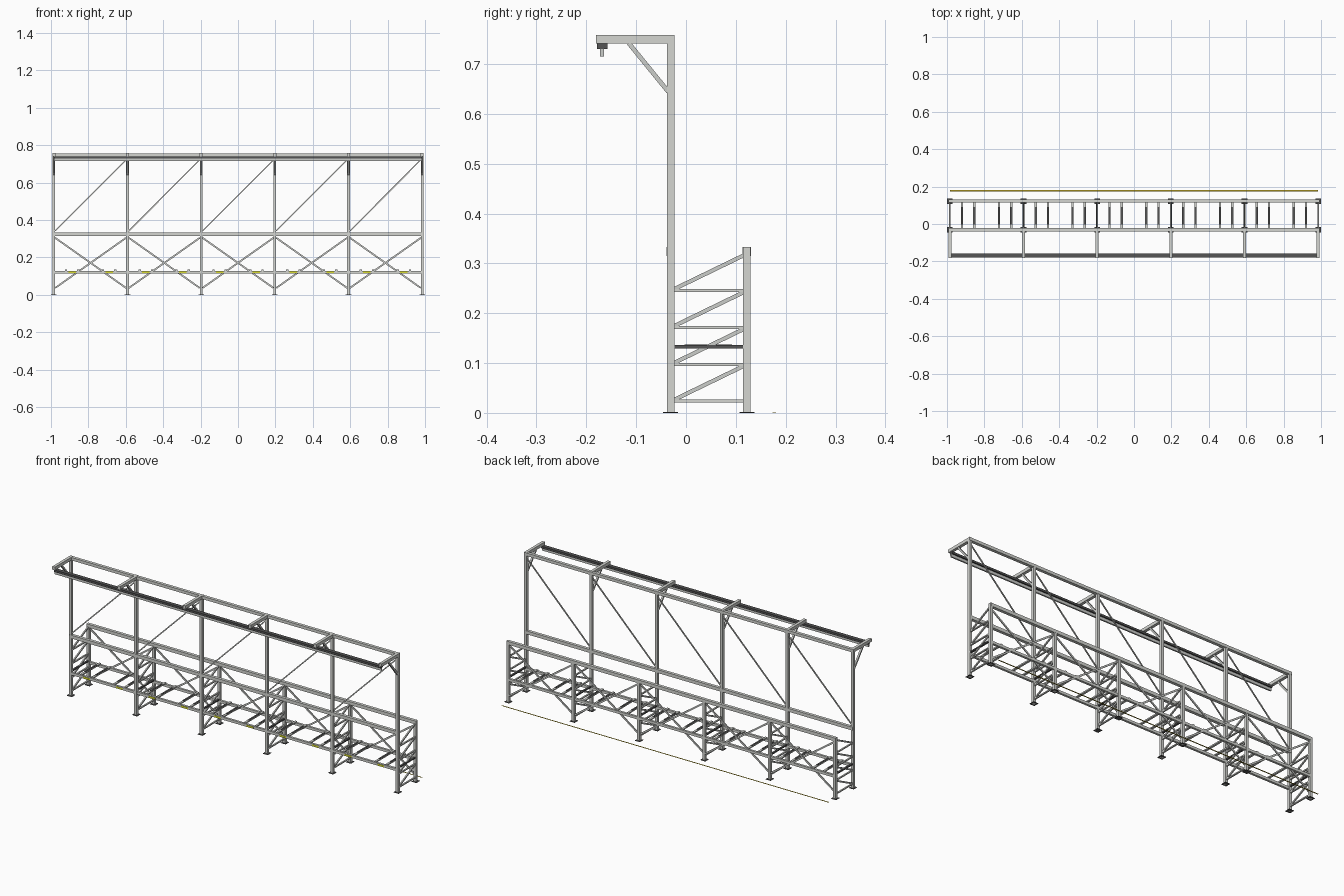
import bpy
from mathutils import Vector

if "Cube" in bpy.data.objects:
    bpy.data.objects.remove(bpy.data.objects["Cube"])


def mat(name, c):
    m = bpy.data.materials.new(name)
    m.diffuse_color = (*c, 1)
    m.use_nodes = True
    m.node_tree.nodes["Principled BSDF"].inputs["Base Color"].default_value = m.diffuse_color
    return m


STEEL = mat("galvanised grey", (0.66, 0.67, 0.64))
BRACE = mat("brace grey", (0.60, 0.61, 0.59))
DARK = mat("dark grey", (0.09, 0.09, 0.09))
YELLOW = mat("floor line yellow", (0.83, 0.62, 0.03))
LIME = mat("label yellow green", (0.70, 0.72, 0.03))

FACES = [(0, 1, 3, 2), (4, 6, 7, 5), (0, 4, 5, 1), (2, 3, 7, 6), (0, 2, 6, 4), (1, 5, 7, 3)]


def make(name, verts, m):
    me = bpy.data.meshes.new(name)
    me.from_pydata(verts, [], FACES)
    me.materials.append(m)
    ob = bpy.data.objects.new(name, me)
    bpy.context.collection.objects.link(ob)
    return ob


def box(name, x0, x1, y0, y1, z0, z1, m):
    return make(name, [(x, y, z) for x in (x0, x1) for y in (y0, y1) for z in (z0, z1)], m)


def bar(name, a, b, w, h, m):
    """Box bar from a to b; w is its sideways width, h its depth in the plane of the slope."""
    a, b = Vector(a), Vector(b)
    d = (b - a).normalized()
    side = d.cross(Vector((0, 0, 1))).normalized()
    up = side.cross(d)
    # vertex order matches box(): low/high along side and up, so faces point outwards
    return make(name, [p + side * s * w / 2 + up * t * h / 2
                       for p in (a, b) for s in (1, -1) for t in (-1, 1)], m)


YF, YB = -0.031, 0.122          # front and back post rows
R = 0.0075                      # half post width
BAY = 0.394
XS = [-0.985 + i * BAY for i in range(6)]
L = 0.985

# Upright frames with feet, rungs, diagonals and overhead arms
for x in XS:
    for y, top, n in ((YF, 0.757, "front"), (YB, 0.333, "back")):
        box(n + "_post", x - R, x + R, y - R, y + R, 0, top, STEEL)
        box(n + "_foot_plate", x - 0.015, x + 0.015, y - 0.015, y + 0.015, 0, 0.002, DARK)
    for k in range(4):
        z = 0.0235 + k * 0.074
        box("frame_rung", x - 0.004, x + 0.004, YF + R, YB - R, z - 0.003, z + 0.003, STEEL)
        bar("frame_diagonal", (x, YF + R, z + 0.003), (x, YB - R, z + 0.070), 0.007, 0.008, BRACE)
    box("overhead_arm", x - 0.008, x + 0.008, -0.181, -0.023, 0.741, 0.758, STEEL)
    bar("arm_brace", (x, -0.115, 0.742), (x, -0.036, 0.645), 0.010, 0.009, BRACE)

# Long beams
for y, n in ((YF, "front"), (YB, "back")):
    box(n + "_deck_beam", -L, L, y - 0.006, y + 0.006, 0.115, 0.129, STEEL)
    box(n + "_guard_beam", -L - 0.004, L + 0.004, y - 0.0083, y + 0.0083, 0.315, 0.333, STEEL)
box("top_beam", -L - 0.004, L + 0.004, YF - 0.0083, YF + 0.0083, 0.741, 0.757, STEEL)

# Overhead light rail
box("rail_housing", -L, L, -0.179, -0.158, 0.730, 0.741, DARK)
box("rail_strip", -L, L, -0.173, -0.165, 0.715, 0.730, BRACE)

# Bays: bracing, deck cross bars, labels
for x in XS[:-1]:
    a, b = x + R, x + BAY - R
    bar("back_cross_brace", (a, YB - 0.003, 0.037), (b, YB - 0.003, 0.305), 0.005, 0.009, BRACE)
    bar("back_cross_brace", (a, YB + 0.003, 0.305), (b, YB + 0.003, 0.037), 0.005, 0.009, BRACE)
    bar("upper_diagonal", (a, YF, 0.342), (b, YF, 0.722), 0.005, 0.006, BRACE)
    for f in (1, 2, 4, 5):
        c = x + BAY * f / 6
        box("deck_cross_bar", c - 0.006, c + 0.006, YF - 0.004, YB + 0.004, 0.129, 0.135, STEEL)
        box("deck_pad", c - 0.005, c + 0.005, -0.003, 0.092, 0.135, 0.137, DARK)
    for f in (0.25, 0.75):
        c = x + BAY * f
        box("bay_label", c - 0.020, c + 0.020, YF - 0.0073, YF - 0.006, 0.116, 0.126, LIME)

# Frame ties at deck level
for x in XS:
    box("deck_tie", x - 0.005, x + 0.005, YF + R, YB - R, 0.129, 0.136, DARK)

# Painted floor line
box("floor_line", -L, L, 0.174, 0.181, 0, 0.0006, YELLOW)
